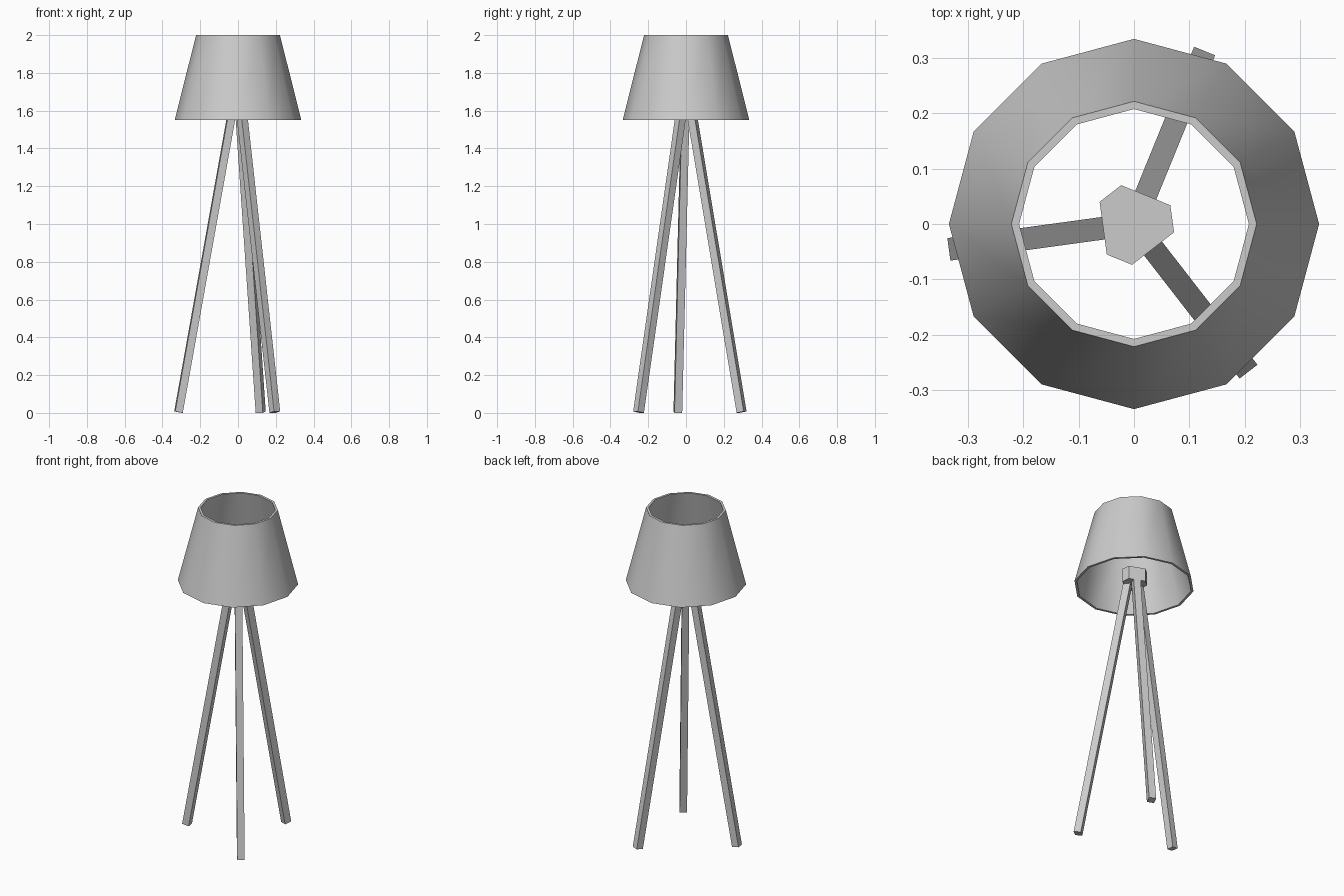
import bpy, bmesh
from math import radians, cos, sin
from mathutils import Vector, Matrix

cube = bpy.data.objects.get("Cube")
if cube:
    bpy.data.objects.remove(cube)

grey = bpy.data.materials.new("light_grey")
grey.use_nodes = True
colour = (0.6, 0.6, 0.6, 1)
grey.diffuse_color = colour
grey.node_tree.nodes["Principled BSDF"].inputs["Base Color"].default_value = colour


def add_object(name, bm):
    bmesh.ops.recalc_face_normals(bm, faces=bm.faces[:])
    mesh = bpy.data.meshes.new(name)
    bm.to_mesh(mesh)
    bm.free()
    mesh.materials.append(grey)
    obj = bpy.data.objects.new(name, mesh)
    bpy.context.collection.objects.link(obj)
    return obj


def polar(radius, degrees, z):
    a = radians(degrees)
    return Vector((radius * cos(a), radius * sin(a), z))


# Twelve-sided hollow shade, from a closed wall section
SIDES = 12
wall = [(0.335, 1.55), (0.222, 2.0), (0.208, 2.0), (0.321, 1.55)]
bm = bmesh.new()
rings = [[bm.verts.new(polar(r, 360 * i / SIDES, z)) for i in range(SIDES)]
         for r, z in wall]
for k, ring in enumerate(rings):
    above = rings[(k + 1) % len(rings)]
    for i in range(SIDES):
        j = (i + 1) % SIDES
        bm.faces.new((ring[i], ring[j], above[j], above[i]))
shade = add_object("lamp_shade", bm)
bpy.ops.object.select_all(action="DESELECT")
shade.select_set(True)
bpy.context.view_layer.objects.active = shade
bpy.ops.object.shade_smooth_by_angle(angle=radians(40))

# Directions of the three legs
leg_angles = {"back_leg": 67.8, "right_leg": 187.8, "front_leg": 307.8}

# Six-sided hub with a wide side facing each leg
bm = bmesh.new()
base = bm.faces.new([bm.verts.new(polar(0.074, a + d, 1.56))
                     for a in leg_angles.values() for d in (-40.5, 40.5)])
top = bmesh.ops.extrude_face_region(bm, geom=[base], use_keep_orig=True)["geom"]
bmesh.ops.translate(bm, vec=(0, 0, 0.08),
                    verts=[v for v in top if isinstance(v, bmesh.types.BMVert)])
add_object("leg_hub", bm)

# Splayed square legs, cut square at the feet
for name, angle in leg_angles.items():
    foot, head = polar(0.318, angle, 0.004), polar(0.03, angle, 1.6)
    axis = head - foot
    up = axis.normalized()
    side = polar(1, angle + 90, 0)
    turn = Matrix((side, up.cross(side), up)).transposed().to_4x4()
    size = Matrix.Diagonal((0.041, 0.041, axis.length, 1))
    bm = bmesh.new()
    bmesh.ops.create_cube(bm, size=1,
                          matrix=Matrix.Translation((foot + head) / 2) @ turn @ size)
    add_object(name, bm)
